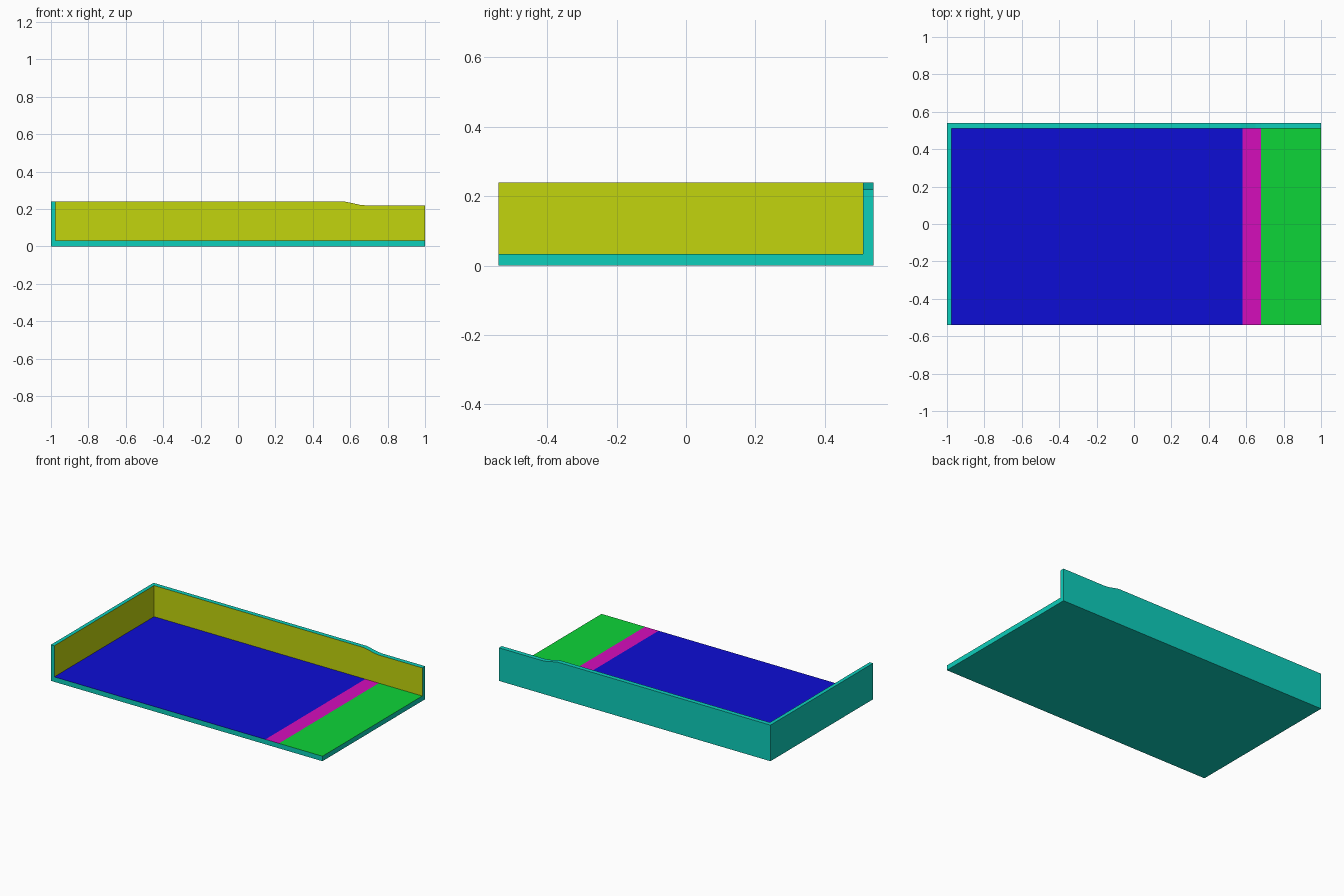
import bpy
import bmesh

cube = bpy.data.objects.get("Cube")
if cube:
    bpy.data.objects.remove(cube, do_unlink=True)


def material(name, rgb):
    m = bpy.data.materials.new(name)
    m.use_nodes = True
    color = (*rgb, 1)
    m.diffuse_color = color
    m.node_tree.nodes["Principled BSDF"].inputs["Base Color"].default_value = color
    return m


teal = material("teal shell", (0.004, 0.62, 0.50))
yellow = material("yellow inner wall", (0.54, 0.66, 0.004))
blue = material("blue floor", (0.004, 0.004, 0.66))
magenta = material("magenta strip", (0.66, 0.004, 0.50))
green = material("green floor", (0.004, 0.66, 0.04))


def extrude_profile(name, profile, y0, y1, mats, rule=None):
    """Extrude an x-z outline along y; rule picks a material from the face normal."""
    bm = bmesh.new()
    face = bm.faces.new([bm.verts.new((x, y0, z)) for x, z in profile])
    new = bmesh.ops.extrude_face_region(bm, geom=[face])["geom"]
    verts = [v for v in new if isinstance(v, bmesh.types.BMVert)]
    bmesh.ops.translate(bm, verts=verts, vec=(0, y1 - y0, 0))
    bmesh.ops.recalc_face_normals(bm, faces=bm.faces)
    if rule:
        for f in bm.faces:
            f.material_index = int(rule(f.normal))
    mesh = bpy.data.meshes.new(name)
    bm.to_mesh(mesh)
    bm.free()
    for m in mats:
        mesh.materials.append(m)
    obj = bpy.data.objects.new(name, mesh)
    bpy.context.collection.objects.link(obj)
    return obj


def rect(x0, x1, z0, z1):
    return [(x0, z0), (x1, z0), (x1, z1), (x0, z1)]


FLOOR, TOP, LOW = 0.032, 0.24, 0.22
FRONT, BACK, INNER_Y, INNER_X = -0.54, 0.54, 0.51, -0.975
STRIP_A, STRIP_B = 0.58, 0.68

# Base slab
extrude_profile("base", rect(-1, 1, 0, FLOOR), FRONT, BACK, [teal])

# End wall with a coloured inner face
extrude_profile("end_wall", rect(-1, INNER_X, FLOOR, TOP), FRONT, INNER_Y,
                [teal, yellow], lambda n: n.x > 0.9)

# Back wall, its top easing down to a lower level at one end
back_outline = [(-1, FLOOR), (1, FLOOR), (1, LOW), (STRIP_B, LOW), (0.65, 0.223),
                (0.60, 0.234), (0.57, TOP), (-1, TOP)]
extrude_profile("back_wall", back_outline, INNER_Y, BACK,
                [teal, yellow], lambda n: n.y < -0.9)

# Floor coverings
for name, x0, x1, mat in (("main_floor", INNER_X, STRIP_A, blue),
                          ("transition_strip", STRIP_A, STRIP_B, magenta),
                          ("lower_floor", STRIP_B, 1, green)):
    extrude_profile(name, rect(x0, x1, FLOOR, FLOOR + 0.001), FRONT, INNER_Y, [mat])
